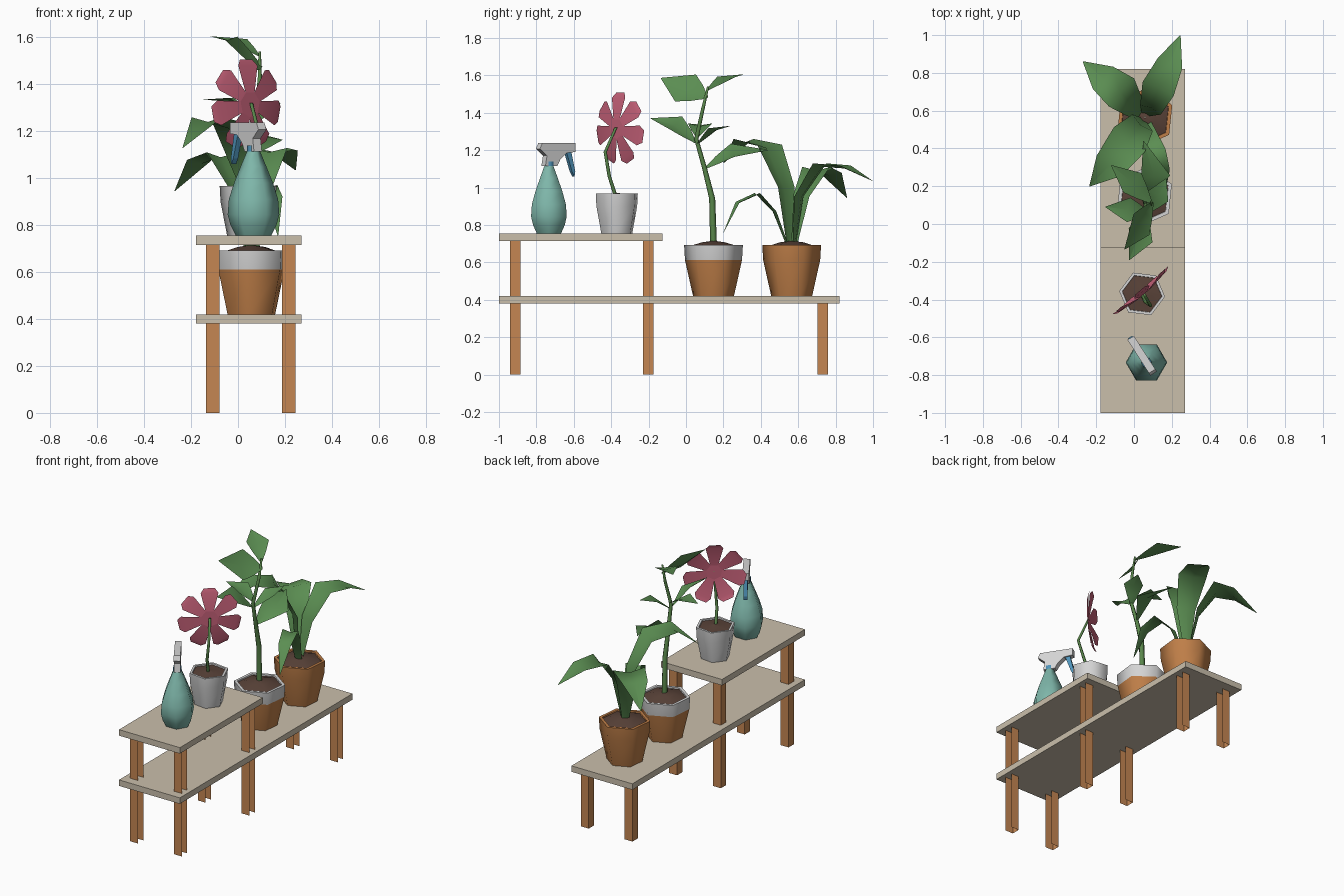
import bpy, math
from mathutils import Vector

if "Cube" in bpy.data.objects:
    bpy.data.objects.remove(bpy.data.objects["Cube"])


def mat(name, r, g, b):
    m = bpy.data.materials.new(name)
    m.diffuse_color = (r, g, b, 1)
    m.use_nodes = True
    m.node_tree.nodes["Principled BSDF"].inputs["Base Color"].default_value = m.diffuse_color
    return m


BEIGE = mat("beige board", .59, .52, .41)
WOOD = mat("wood", .56, .24, .085)
TERRA = mat("terracotta", .52, .21, .065)
GREY = mat("light grey", .66, .66, .66)
SOIL = mat("soil", .10, .055, .04)
LEAF = mat("leaf green", .105, .27, .085)
STEM = mat("stem green", .10, .24, .07)
PINK = mat("petal pink", .56, .12, .19)
TEAL = mat("bottle teal", .21, .47, .40)
BLUE = mat("trigger blue", .08, .30, .50)


def make(name, verts, faces, mats, index=None, smooth=False):
    me = bpy.data.meshes.new(name)
    me.from_pydata([tuple(v) for v in verts], [], faces)
    for m in mats:
        me.materials.append(m)
    for i, p in enumerate(me.polygons):
        p.use_smooth = smooth
        if index:
            p.material_index = index[i]
    me.update()
    ob = bpy.data.objects.new(name, me)
    bpy.context.collection.objects.link(ob)
    return ob


def box(name, lo, hi, m, skip=()):
    v = [(x, y, z) for z in (lo[2], hi[2]) for y in (lo[1], hi[1]) for x in (lo[0], hi[0])]
    f = dict(bottom=(0, 2, 3, 1), top=(4, 5, 7, 6), front=(0, 1, 5, 4),
             back=(2, 6, 7, 3), left=(0, 4, 6, 2), right=(1, 3, 7, 5))
    return make(name, v, [q for k, q in f.items() if k not in skip], [m])


def smooth_by_angle(ob, degrees):
    bpy.ops.object.select_all(action='DESELECT')
    ob.select_set(True)
    bpy.context.view_layer.objects.active = ob
    bpy.ops.object.shade_smooth_by_angle(angle=math.radians(degrees))


def lathe(name, cx, cy, profile, mats, seg_mat=None, turn=0, n=6, closed=True):
    """Revolve (radius, z) points around a vertical axis."""
    v, f, idx = [], [], []
    for r, z in profile:
        for i in range(n):
            a = math.radians(turn) + math.tau * i / n
            v.append((cx + r * math.cos(a), cy + r * math.sin(a), z))
    for k in range(len(profile) - 1):
        for i in range(n):
            j = (i + 1) % n
            f.append((k*n + i, k*n + j, k*n + n + j, k*n + n + i))
            idx.append(seg_mat[k] if seg_mat else 0)
    if closed:
        f.append(tuple(range(n - 1, -1, -1)))
        idx.append(0)
    ob = make(name, v, f, mats, idx)
    smooth_by_angle(ob, 65)
    return ob


def tube(name, pts, radii, m, n=5):
    """Stem following a few points with horizontal rings."""
    v, f = [], []
    for p, r in zip(pts, radii):
        for i in range(n):
            a = math.tau * i / n
            v.append((p[0] + r * math.cos(a), p[1] + r * math.sin(a), p[2]))
    for k in range(len(pts) - 1):
        for i in range(n):
            j = (i + 1) % n
            f.append((k*n + i, k*n + j, k*n + n + j, k*n + n + i))
    f.append(tuple(range((len(pts) - 1) * n, len(pts) * n)))
    return make(name, v, f, [m], None, True)


def leaf(name, pts, widths, roll=0, fold=.06):
    """Creased leaf blade along a path, rolled about its length (degrees)."""
    pts = [Vector(p) for p in pts]
    d = pts[-1] - pts[0]
    flat = Vector((-d.y, d.x, 0)).normalized()
    c, s = math.cos(math.radians(roll)), math.sin(math.radians(roll))
    v, f = [], []
    for i, (p, w) in enumerate(zip(pts, widths)):
        t = (pts[min(i + 1, len(pts) - 1)] - pts[max(i - 1, 0)]).normalized()
        up = t.cross(flat).normalized()
        if up.z < 0:
            up = -up
        side = flat * c + up * s
        up = up * c - flat * s
        v += [p + side * w / 2 + up * w * fold, p - up * w * fold, p - side * w / 2 + up * w * fold]
    for k in range(len(pts) - 1):
        a = k * 3
        f += [(a, a + 3, a + 4, a + 1), (a + 1, a + 4, a + 5, a + 2)]
    return make(name, v, f, [LEAF], None, True)


def prism(name, prof, origin, direction, half, m):
    """Extrude a (u, z) outline sideways; u runs along direction."""
    d = Vector(direction).normalized()
    s = Vector((-d.y, d.x, 0))
    o = Vector(origin)
    n = len(prof)
    v = [o + d * u + Vector((0, 0, z)) + s * half * k for k in (1, -1) for u, z in prof]
    f = [tuple(range(n)), tuple(range(2*n - 1, n - 1, -1))]
    f += [(i, i + n, (i + 1) % n + n, (i + 1) % n) for i in range(n)]
    return make(name, v, f, [m])


# Stand: two boards and six open channel legs
box("lower_shelf", (-.178, -1, .38), (.271, .82, .42), BEIGE)
box("upper_shelf", (-.178, -1, .715), (.271, -.125, .755), BEIGE)
for row, (y, spans) in enumerate(((-.914, ((0, .38), (.42, .715))),
                                  (-.201, ((0, .38), (.42, .715))),
                                  (.73, ((0, .38),)))):
    for x in (-.107, .216):
        for z0, z1 in spans:
            box(f"leg_{row}", (x - .029, y - .028, z0), (x + .029, y + .028, z1),
                WOOD, ("right", "top", "bottom"))


# Pots with flush rim band, thin lip and soil mound
def pot(name, x, y, z0, z1, zr, rb, rt, turn, body, rim, soil_z):
    prof = [(rb, z0), (rt * .97, zr), (rt, z1), (rt * .87, z1), (rt * .85, z1 - .015)]
    lathe(name, x, y, prof, [body, rim], [0, 1, 1, 1], turn)
    lathe(name + "_soil", x, y, [(rt * .86, z1 - .008), (rt * .4, soil_z - .008), (.004, soil_z)],
          [SOIL], None, turn, 6, False)


pot("flower_pot", .043, -.37, .755, .967, .90, .09, .122, -7, GREY, GREY, .972)
pot("tall_plant_pot", .056, .147, .42, .692, .612, .11, .158, 84, TERRA, GREY, .715)
pot("broad_plant_pot", .058, .565, .42, .692, .612, .11, .158, 84, TERRA, TERRA, .715)

# Spray bottle
lathe("bottle_body", .066, -.733,
      [(.075, .755), (.098, .80), (.11, .845), (.105, .91), (.083, .98), (.055, 1.05), (.028, 1.115)],
      [TEAL])
lathe("bottle_collar", .066, -.733, [(.028, 1.115), (.028, 1.14), (.004, 1.141)], [BLUE])
D = (-.54, .84, 0)
prism("spray_head", [(-.035, 1.115), (.04, 1.115), (.06, 1.15), (.10, 1.185), (.155, 1.19),
                     (.155, 1.237), (-.055, 1.237), (-.07, 1.207), (-.025, 1.17)],
      (.066, -.733, 0), D, .02, GREY)
prism("spray_trigger", [(.105, 1.187), (.135, 1.19), (.16, 1.085), (.155, 1.06), (.14, 1.085)],
      (.066, -.733, 0), D, .012, BLUE)

# Flower: bent stem, seven petals and a disc facing back left
tube("flower_stem", [(.045, -.375, .95), (.06, -.41, 1.06), (.088, -.432, 1.19), (.056, -.375, 1.32)],
     [.011, .010, .009, .008], STEM)
C = Vector((.052, -.372, 1.315))
H = Vector((.757, .653, 0)).normalized()
N = Vector((-.653, .757, 0)).normalized()


def spoke(i):
    a = math.pi / 2 + math.tau * i / 7
    return (H * math.cos(a) + Vector((0, 0, math.sin(a))),
            H * -math.sin(a) + Vector((0, 0, math.cos(a))))


make("flower_centre", [C + spoke(i + .5)[0] * .055 for i in range(7)], [tuple(range(7))], [PINK])
for i in range(7):
    out, side = spoke(i)
    v = []
    for r, w, n in ((.045, .024, 0), (.165, .054, .015), (.192, .034, .028)):
        v += [C + out * r + side * w + N * n, C + out * r - side * w + N * n]
    make("petal", v, [(0, 2, 3, 1), (2, 4, 5, 3)], [PINK], None, True)

# Tall plant: start, middle, tip, width and roll of each leaf
tube("tall_stem", [(.056, .147, .70), (.058, .140, .94), (.063, .100, 1.10), (.073, .055, 1.26),
                   (.092, .09, 1.42), (.092, .118, 1.54)],
     [.019, .017, .014, .012, .010, .006], STEM)
tall = [
    ((.10, .115, 1.48), (.03, .0, 1.525), (-.05, -.134, 1.585), .20, -50),
    ((.09, .115, 1.52), (-.01, .22, 1.585), (-.12, .31, 1.605), .14, 0),
    ((.07, .05, 1.24), (.03, -.06, 1.34), (-.025, -.19, 1.37), .16, -25),
    ((.075, .06, 1.27), (-.03, .075, 1.335), (-.15, .09, 1.335), .13, 0),
    ((.07, .06, 1.23), (.13, .15, 1.31), (.17, .24, 1.33), .12, 0),
    ((.06, .10, 1.10), (.11, .25, 1.19), (.05, .44, 1.20), .17, 25),
]
for s, m, t, w, roll in tall:
    s, m, t = Vector(s), Vector(m), Vector(t)
    leaf("tall_leaf", [s, s.lerp(m, .5), m, t], [.015, w * .6, w, .004], roll)

# Broad-leaved plant with four arching leaves
leaf("broad_leaf_back_right", [(.06, .58, .69), (.09, .61, .95), (.13, .72, 1.12), (.19, .85, 1.11),
                               (.245, .998, 1.035)], [.04, .12, .18, .14, .004])
leaf("broad_leaf_back_left", [(.04, .58, .69), (.0, .62, .95), (-.07, .70, 1.10), (-.16, .77, 1.07),
                              (-.27, .86, .945)], [.04, .12, .20, .16, .004])
leaf("broad_leaf_front_right", [(.07, .54, .69), (.09, .47, .87), (.12, .38, .965), (.15, .28, .92),
                                (.17, .2, .757)], [.04, .07, .10, .08, .004])
leaf("broad_leaf_front_left", [(.05, .55, .69), (.04, .53, 1.0), (-.03, .44, 1.22), (-.13, .31, 1.25),
                               (-.235, .2, 1.13)], [.04, .14, .21, .17, .004])
